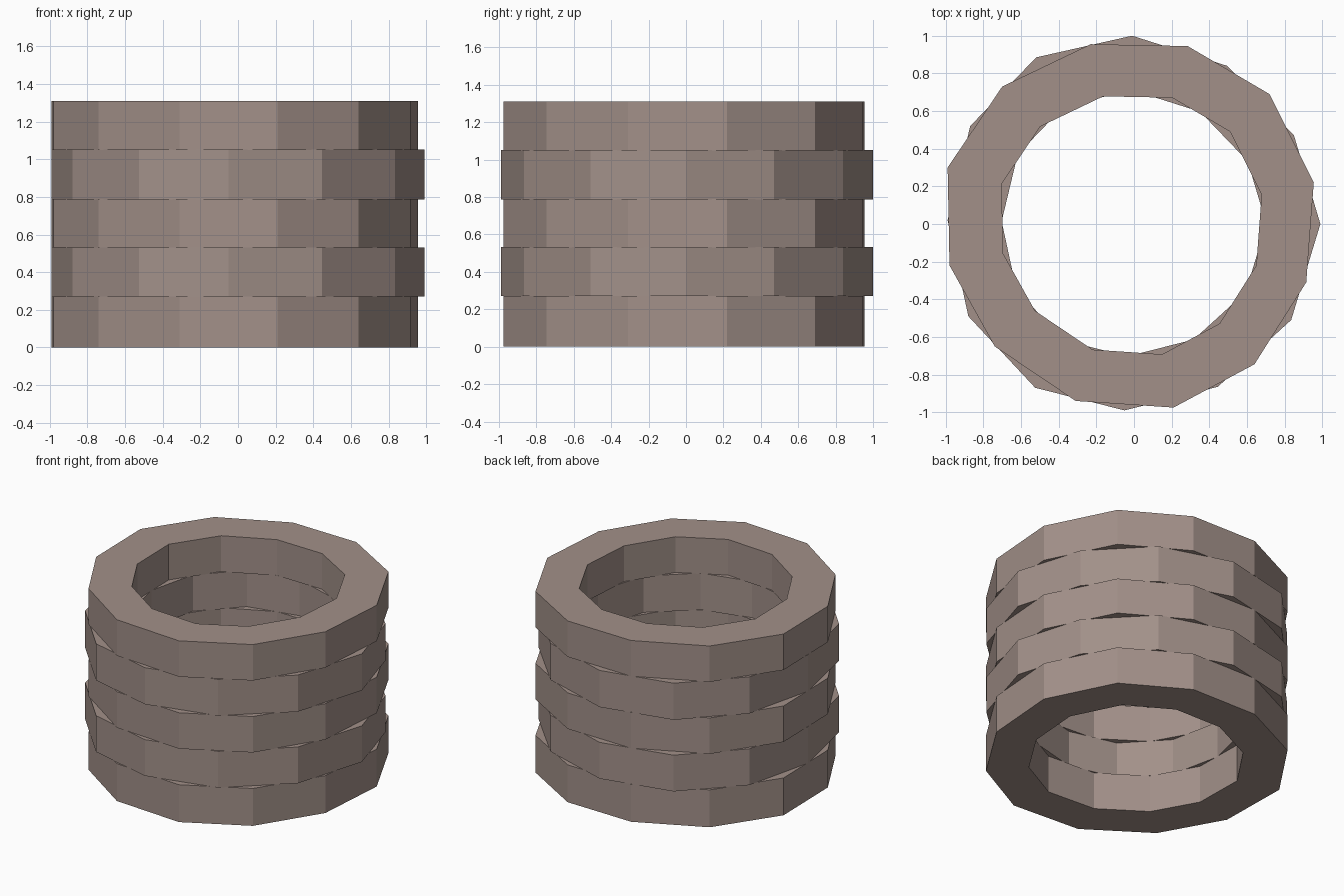
import bpy, bmesh

if "Cube" in bpy.data.objects:
    bpy.data.objects.remove(bpy.data.objects["Cube"])

# one flat stone colour
stone = bpy.data.materials.new("warm grey stone")
stone.diffuse_color = (0.36, 0.28, 0.25, 1)
stone.use_nodes = True
stone.node_tree.nodes["Principled BSDF"].inputs["Base Color"].default_value = stone.diffuse_color

# outer brick corners of the two alternating courses, counter-clockwise
COURSE_A = [(0.955, 0.22), (0.72, 0.69), (0.285, 0.945), (-0.23, 0.955),
            (-0.70, 0.73), (-0.99, 0.30), (-0.98, -0.22), (-0.74, -0.65),
            (-0.31, -0.94), (0.21, -0.975), (0.64, -0.745), (0.915, -0.31)]
COURSE_B = [(0.99, 0.0), (0.85, 0.47), (0.495, 0.84), (-0.01, 1.0),
            (-0.52, 0.885), (-0.87, 0.52), (-0.99, 0.02), (-0.88, -0.49),
            (-0.525, -0.87), (-0.05, -0.99), (0.445, -0.865), (0.835, -0.51)]
INNER = 0.71  # inner wall as a share of the outer radius


def brick(bm, p, q, z0, z1):
    """One wedge-shaped block between outer corners p and q."""
    ring = [p, q, (q[0] * INNER, q[1] * INNER), (p[0] * INNER, p[1] * INNER)]
    low = [bm.verts.new((x, y, z0)) for x, y in ring]
    high = [bm.verts.new((x, y, z1)) for x, y in ring]
    bm.faces.new(low[::-1])
    bm.faces.new(high)
    for i in range(4):
        j = (i + 1) % 4
        bm.faces.new((low[i], low[j], high[j], high[i]))


# five stacked courses with staggered joints
levels = [(0, 0.27), (0.27, 0.532), (0.53, 0.79), (0.787, 1.052), (1.05, 1.31)]
for n, (z0, z1) in enumerate(levels):
    corners = COURSE_B if n % 2 else COURSE_A
    bm = bmesh.new()
    for i, p in enumerate(corners):
        brick(bm, p, corners[(i + 1) % len(corners)], z0, z1)
    bmesh.ops.recalc_face_normals(bm, faces=bm.faces)
    mesh = bpy.data.meshes.new(f"brick_course_{n + 1}")
    bm.to_mesh(mesh)
    bm.free()
    mesh.materials.append(stone)
    bpy.context.collection.objects.link(bpy.data.objects.new(mesh.name, mesh))
